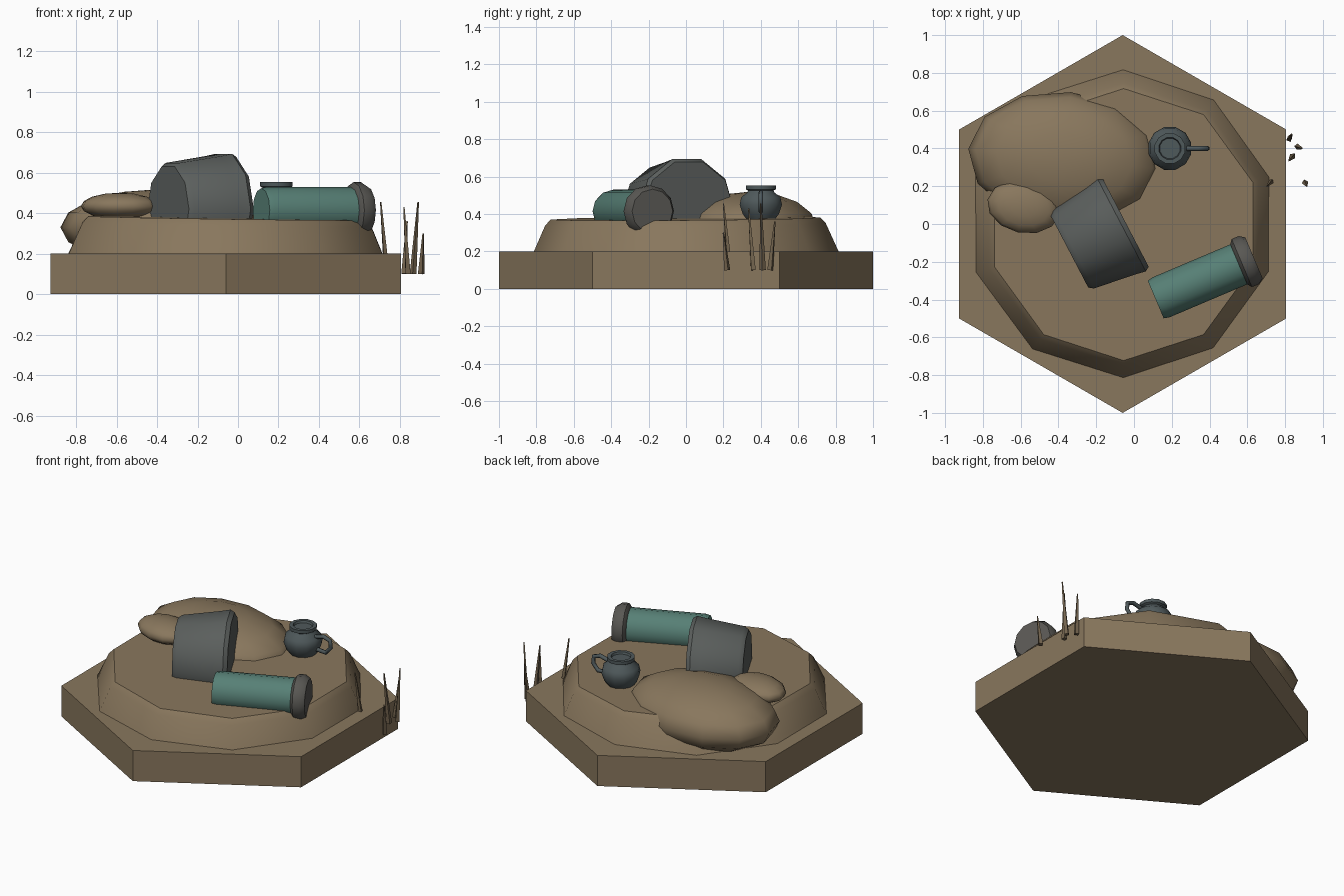
import bpy, bmesh, math
from math import pi, radians
from mathutils import Vector, Matrix

cube = bpy.data.objects.get("Cube")
if cube:
    bpy.data.objects.remove(cube)


def material(name, rgb):
    m = bpy.data.materials.new(name)
    m.use_nodes = True
    m.diffuse_color = (*rgb, 1)
    m.node_tree.nodes["Principled BSDF"].inputs["Base Color"].default_value = (*rgb, 1)
    return m


SAND = material("sand", (.25, .185, .11))
GREEN = material("sea_green", (.095, .215, .18))
IRON = material("iron_grey", (.105, .115, .11))
SLATE = material("slate_blue_grey", (.078, .1, .105))
ASH = material("warm_ash_grey", (.1, .097, .088))
REED = material("dry_reed", (.17, .125, .075))


def finish(name, bm, mat, smooth=40):
    bmesh.ops.recalc_face_normals(bm, faces=bm.faces)
    me = bpy.data.meshes.new(name)
    bm.to_mesh(me)
    bm.free()
    ob = bpy.data.objects.new(name, me)
    bpy.context.collection.objects.link(ob)
    me.materials.append(mat)
    if smooth:
        bpy.ops.object.select_all(action='DESELECT')
        ob.select_set(True)
        bpy.context.view_layer.objects.active = ob
        bpy.ops.object.shade_smooth_by_angle(angle=radians(smooth))
    return ob


def lathe(name, profile, sides, mat, start=(0, 0, 0), axis=(0, 0, 1), phase=0.0, smooth=40):
    """Capped surface of revolution; profile is (radius, distance along axis)."""
    w = Vector(axis).normalized()
    # u points up when the axis lies flat
    u = Vector((0, 0, 1)) if abs(w.z) < .9 else Vector((1, 0, 0))
    u = (u - w * u.dot(w)).normalized()
    v = w.cross(u)
    bm = bmesh.new()
    rings = []
    for r, d in profile:
        rings.append([bm.verts.new(Vector(start) + w * d + r * (
            u * math.cos(phase + 2 * pi * i / sides) + v * math.sin(phase + 2 * pi * i / sides)))
            for i in range(sides)])
    for a, b in zip(rings, rings[1:]):
        for i in range(sides):
            j = (i + 1) % sides
            bm.faces.new((a[i], a[j], b[j], b[i]))
    bm.faces.new(rings[0])
    bm.faces.new(rings[-1])
    return finish(name, bm, mat, smooth)


def rock(name, centre, radii, turn, sides, rings):
    bm = bmesh.new()
    mat = Matrix.Translation(centre) @ Matrix.Rotation(radians(turn), 4, 'Z') @ Matrix.Diagonal((*radii, 1))
    bmesh.ops.create_uvsphere(bm, u_segments=sides, v_segments=rings, radius=1, matrix=mat)
    return finish(name, bm, SAND, 60)


# Hexagonal plinth and the slightly tilted sand mound
MID = -.06
lathe("hex_base", [(1, 0), (1, .2)], 6, SAND, (MID, 0, 0), phase=pi / 2, smooth=0)
lathe("sand_mound", [(.84, .15), (.81, .21), (.75, .345), (.72, .376)], 10, SAND,
      (MID, 0, 0), axis=(.014, -.008, 1), phase=pi / 2)

# Rounded heaps
rock("large_heap", (-.37, .345, .33), (.51, .355, .19), -6, 12, 8)
rock("small_heap", (-.585, .09, .435), (.195, .138, .066), -12, 12, 8)

# Half-buried tapered barrel lying on its side
lathe("barrel", [(.222, 0), (.24, .025), (.275, .25), (.287, .31), (.272, .335)], 10, IRON,
      (-.345, -.14, .42), axis=(.88, .46, 0), phase=pi / 10)

# Lying bottle with a thick collar
BOTTLE_AXIS = (.92, .39, 0)
BOTTLE_START = (.115, -.4, .415)
lathe("bottle_body", [(.108, 0), (.115, .03), (.115, .5)], 12, GREEN, BOTTLE_START, BOTTLE_AXIS)
lathe("bottle_collar", [(.112, .475), (.138, .495), (.138, .535), (.118, .565)],
      12, ASH, BOTTLE_START, BOTTLE_AXIS)

# Small jug with rim
JUG = (.19, .4, 0)
lathe("jug", [(.07, .36), (.1, .4), (.117, .45), (.108, .49), (.075, .515),
              (.07, .525), (.083, .532), (.083, .553), (.06, .553), (.055, .54)],
      12, SLATE, JUG, phase=pi / 12, smooth=50)

# Jug handle, swept along an ear-shaped path
curve = bpy.data.curves.new("jug_handle", 'CURVE')
curve.dimensions = '3D'
curve.bevel_depth = .013
curve.bevel_resolution = 1
curve.use_fill_caps = True
path = [(.09, .5), (.15, .515), (.195, .5), (.2, .455), (.165, .415), (.1, .42)]
spline = curve.splines.new('POLY')
spline.points.add(len(path) - 1)
for point, (x, z) in zip(spline.points, path):
    point.co = (JUG[0] + x, JUG[1], z, 1)
curve.materials.append(SLATE)
bpy.context.collection.objects.link(bpy.data.objects.new("jug_handle", curve))

# Reed blades beside the plinth: foot, tip
blades = [((.735, .235), (.705, .2, .455)), ((.822, .45), (.835, .475, .36)),
          ((.865, .41), (.89, .4, .455)), ((.84, .36), (.82, .335, .43)),
          ((.905, .22), (.915, .2, .3))]
for n, (foot, tip) in enumerate(blades, 1):
    foot = Vector((*foot, .1))
    rise = Vector(tip) - foot
    lathe(f"reed_blade_{n}", [(.017, 0), (.004, rise.length)], 4, REED, foot, rise, phase=n, smooth=0)
